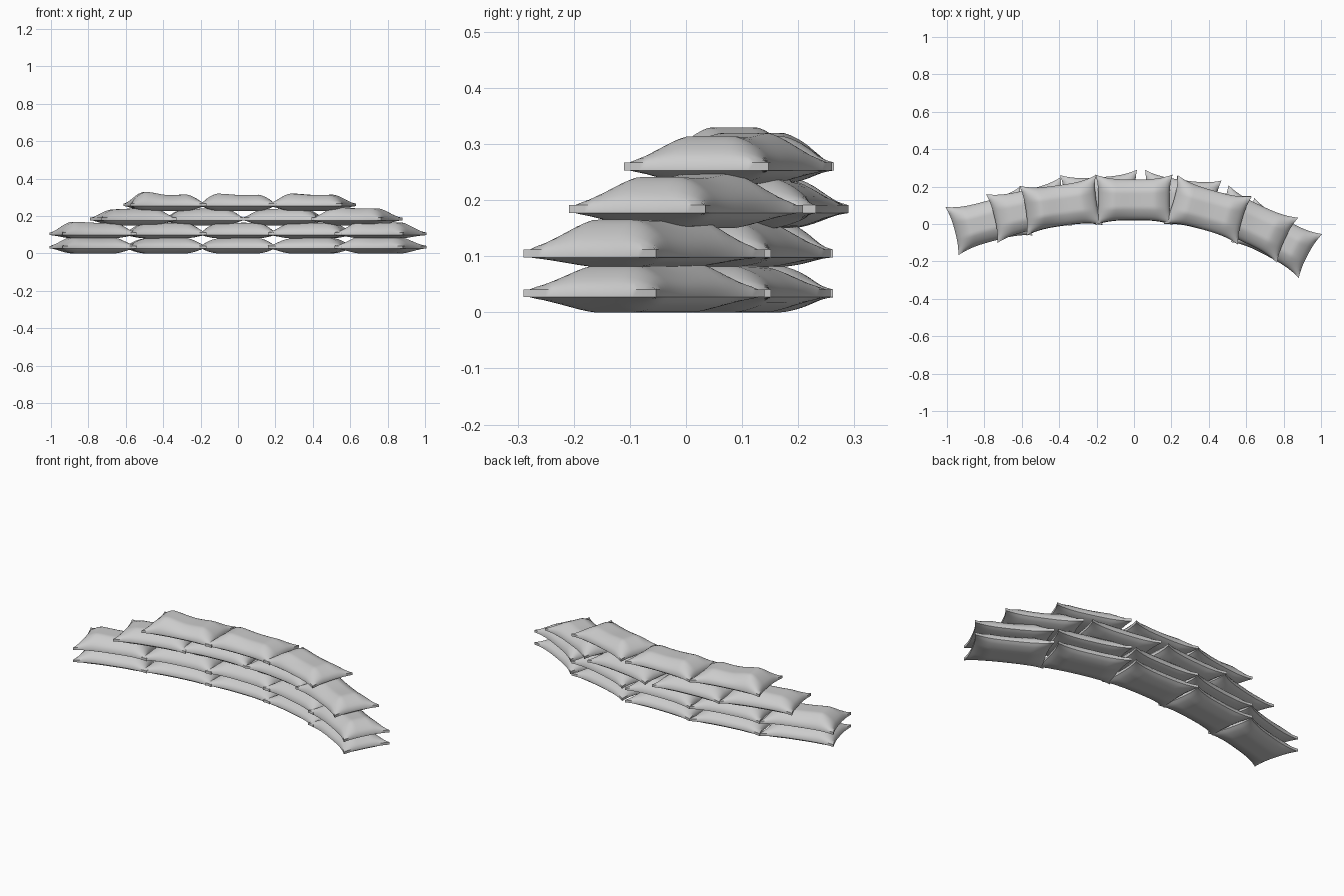
import bpy, bmesh, math

if "Cube" in bpy.data.objects:
    bpy.data.objects.remove(bpy.data.objects["Cube"])

NX, NY = 28, 20


def ease(s):
    s = max(0.0, min(1.0, s))
    return math.sqrt(1 - (1 - s) ** 2) * (0.35 + 0.65 * s ** 0.5)


def sandbag(name, x, y, angle, z0, height, lump, seam):
    """Stuffed pillow with pinched corners and a thin sewn rim."""
    bm = bmesh.new()
    rim = 0.007
    for side in (1, -1):
        puff = (height - seam if side > 0 else seam) - rim
        verts = bmesh.ops.create_grid(bm, x_segments=NX, y_segments=NY, size=1)["verts"]
        for v in verts:
            u, w = v.co.x, v.co.y
            px = u * (0.190 + 0.016 * abs(w) ** 2.5)
            py = w * (0.108 + 0.026 * abs(u) ** 3)
            f = ease((1 - abs(u)) / 0.42) * ease((1 - abs(w)) / 0.62)
            z = side * (rim + puff * f)
            if side > 0:
                # sagging cloth on the upper face
                z += f * lump * (0.6 * math.sin(2.6 * u) - 0.4 + 0.4 * math.cos(5 * u))
            v.co = (px, py, seam + z)
        if side < 0:
            faces = {fc for v in verts for fc in v.link_faces}
            bmesh.ops.reverse_faces(bm, faces=list(faces))
    # close the rim between the two halves
    bmesh.ops.bridge_loops(bm, edges=[e for e in bm.edges if e.is_boundary])
    bmesh.ops.recalc_face_normals(bm, faces=bm.faces)
    me = bpy.data.meshes.new(name)
    bm.to_mesh(me)
    bm.free()
    ob = bpy.data.objects.new(name, me)
    bpy.context.collection.objects.link(ob)
    ob.location = (x, y, z0)
    ob.rotation_euler = (0, 0, math.radians(angle))
    bpy.ops.object.select_all(action='DESELECT')
    ob.select_set(True)
    bpy.context.view_layer.objects.active = ob
    bpy.ops.object.shade_smooth_by_angle(angle=math.radians(50))


# bags along the curve: x, y, angle, lump
long_row = [(-0.775, 0.015, 15, -0.004), (-0.39, 0.098, 8, 0.002), (0, 0.128, 0, 0.002),
            (0.393, 0.075, -15, 0.002), (0.762, -0.075, -28, -0.006)]
third_row = [(-0.56, 0.075, 13, 0.003), (-0.18, 0.142, 4, 0.003),
             (0.245, 0.128, -8, 0.003), (0.635, 0.0, -25, -0.006)]
top_row = [(-0.39, 0.1, 8, -0.012), (0, 0.13, 0, -0.005), (0.395, 0.075, -16, -0.005)]

# layer: bags, base z, bag height, seam height
layers = [(long_row, 0.0, 0.083, 0.034), (long_row, 0.081, 0.083, 0.024),
          (third_row, 0.150, 0.090, 0.034), (top_row, 0.228, 0.085, 0.032)]

for li, (bags, z0, h, seam) in enumerate(layers):
    for bi, (x, y, a, lump) in enumerate(bags):
        sandbag(f"sandbag_layer{li + 1}_{bi + 1}", x, y, a, z0, h, lump, seam)
